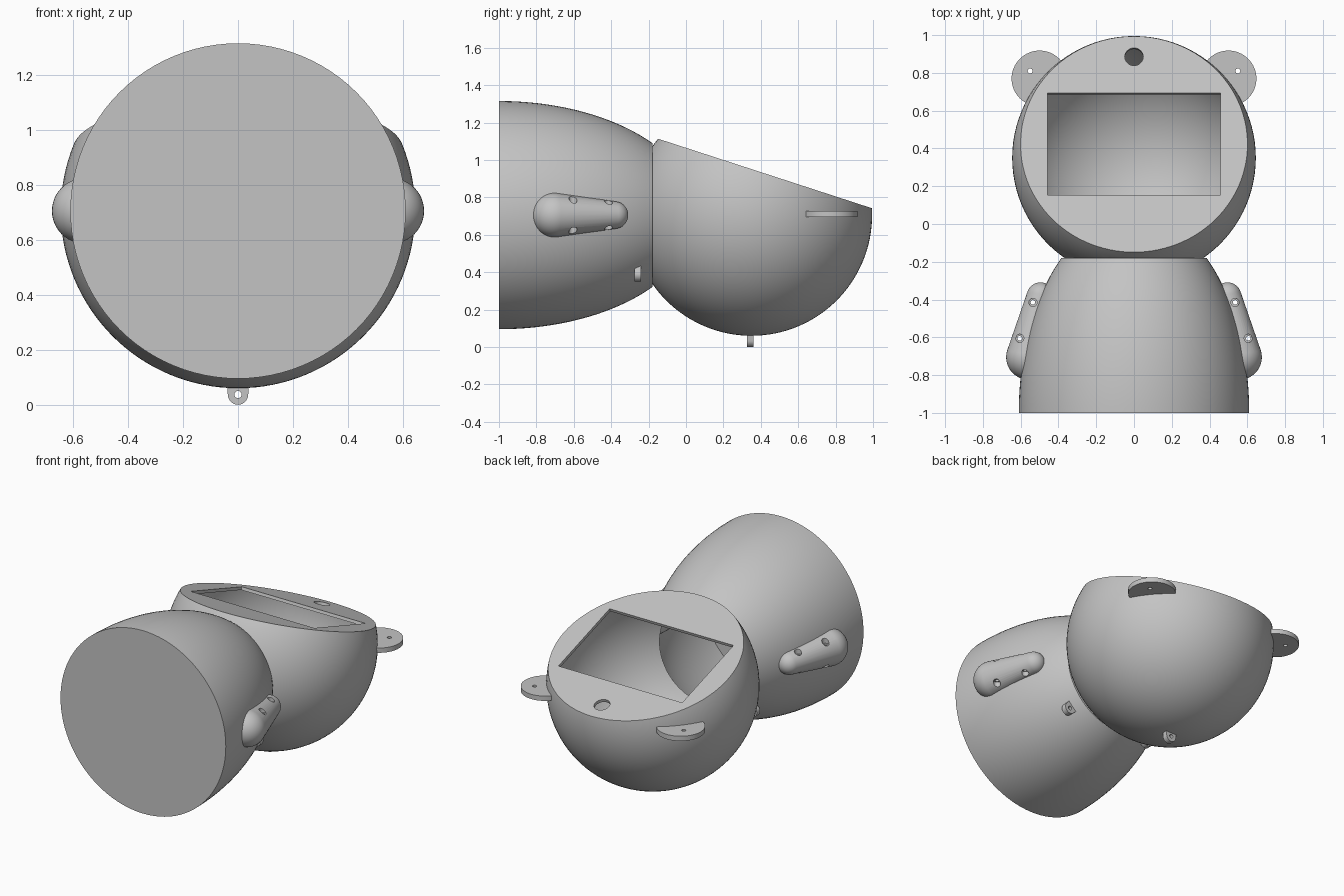
import bpy
import bmesh
from math import cos, sin, pi, radians, sqrt
from mathutils import Matrix, Vector

cube = bpy.data.objects.get("Cube")
if cube:
    bpy.data.objects.remove(cube, do_unlink=True)

grey = bpy.data.materials.new("plain grey")
grey.use_nodes = True
COLOUR = (0.55, 0.55, 0.55, 1)
grey.diffuse_color = COLOUR
grey.node_tree.nodes["Principled BSDF"].inputs["Base Color"].default_value = COLOUR

AXIS_Z = 0.705
HEAD = Vector((0, 0.35, AXIS_Z))
HEAD_R = 0.645
WALL = 0.025
NECK_Y = -0.18
TILT = radians(18)
FACE_NORMAL = Vector((0, sin(TILT), cos(TILT)))
FACE = HEAD + FACE_NORMAL * 0.234
FACE_FRAME = Matrix.Translation(FACE) @ Matrix.Rotation(-TILT, 4, "X")


def to_object(name, bm):
    bmesh.ops.recalc_face_normals(bm, faces=bm.faces[:])
    mesh = bpy.data.meshes.new(name)
    bm.to_mesh(mesh)
    bm.free()
    mesh.materials.append(grey)
    obj = bpy.data.objects.new(name, mesh)
    bpy.context.scene.collection.objects.link(obj)
    return obj


def cylinder(name, radius, depth, matrix, sides=48):
    bm = bmesh.new()
    bmesh.ops.create_cone(bm, cap_ends=True, segments=sides, radius1=radius,
                          radius2=radius, depth=depth, matrix=matrix)
    return to_object(name, bm)


def box(name, size, matrix):
    bm = bmesh.new()
    bmesh.ops.create_cube(bm, size=1, matrix=matrix @ Matrix.Diagonal((*size, 1)))
    return to_object(name, bm)


def cut_sphere(name, radius, planes):
    """Sphere at the head centre, sliced flat and capped by each plane."""
    bm = bmesh.new()
    bmesh.ops.create_uvsphere(bm, u_segments=96, v_segments=64, radius=radius,
                              matrix=Matrix.Translation(HEAD))
    for point, normal in planes:
        bmesh.ops.bisect_plane(bm, geom=bm.verts[:] + bm.edges[:] + bm.faces[:],
                               plane_co=point, plane_no=normal, clear_outer=True)
        bmesh.ops.edgeloop_fill(bm, edges=[e for e in bm.edges if e.is_boundary])
    return to_object(name, bm)


def hull(name, points):
    bm = bmesh.new()
    for p in points:
        bm.verts.new(p)
    result = bmesh.ops.convex_hull(bm, input=bm.verts[:])
    inside = [v for v in bm.verts if not v.link_faces]
    bmesh.ops.delete(bm, geom=inside, context="VERTS")
    return to_object(name, bm)


def carve(obj, cutters):
    """Subtract the cutters, bake the result and remove them."""
    for c in cutters:
        c.hide_render = True
        mod = obj.modifiers.new("cut", "BOOLEAN")
        mod.operation = "DIFFERENCE"
        mod.solver = "EXACT"
        mod.object = c
    bpy.context.view_layer.update()
    graph = bpy.context.evaluated_depsgraph_get()
    mesh = bpy.data.meshes.new_from_object(obj.evaluated_get(graph))
    obj.modifiers.clear()
    obj.data = mesh
    for c in cutters:
        bpy.data.objects.remove(c, do_unlink=True)


def smooth(obj):
    bpy.ops.object.select_all(action="DESELECT")
    obj.select_set(True)
    bpy.context.view_layer.objects.active = obj
    bpy.ops.object.shade_smooth_by_angle(angle=radians(30))


def inner_ball():
    return cut_sphere("inner_ball", HEAD_R - WALL,
                      [(FACE - FACE_NORMAL * 0.02, FACE_NORMAL)])


# Hollow body: elliptical barrel, closed at the front and open at the neck
def barrel_radius(y):
    return 0.61 * sqrt(1 - ((y + 1) / 1.057) ** 2)


STEPS = 24
outer = [-1 + (NECK_Y + 1) * i / STEPS for i in range(STEPS + 1)]
inner = [max(y, -1 + WALL) for y in reversed(outer)]
profile = [(0, -1)] + [(barrel_radius(y), y) for y in outer]
profile += [(barrel_radius(y) - WALL, y) for y in inner] + [(0, -1 + WALL)]
bm = bmesh.new()
verts = [bm.verts.new((r, y, AXIS_Z)) for r, y in profile]
edges = [bm.edges.new(pair) for pair in zip(verts, verts[1:])]
bmesh.ops.spin(bm, geom=verts + edges, cent=(0, 0, AXIS_Z), axis=(0, 1, 0),
               angle=2 * pi, steps=96)
bmesh.ops.remove_doubles(bm, verts=bm.verts[:], dist=0.0005)
body = to_object("body", bm)

# Hollow head with a slanted face plate, a screen opening and a button hole
head = cut_sphere("head", HEAD_R, [(FACE, FACE_NORMAL),
                                   (Vector((0, NECK_Y, 0)), Vector((0, -1, 0)))])
carve(head, [
    inner_ball(),
    box("screen_cutter", (0.914, 0.568, 0.1), FACE_FRAME),
    cylinder("button_cutter", 0.049, 0.1,
             FACE_FRAME @ Matrix.Translation((0, 0.487, 0))),
])
parts = [body, head]


# Mounting lugs: rounded tabs with a hole
def lug(name, position, angle):
    frame = Matrix.Translation(position) @ Matrix.Rotation(angle, 4, "Y")
    r, half = 0.037, 0.0175
    arc = [(r * cos(a), -r * sin(a)) for a in (pi * i / 24 for i in range(25))]
    outline = arc + [(-r - 0.004, 0.045), (r + 0.004, 0.045)]
    tab = hull(name, [frame @ Vector((x, y, z)) for x, z in outline
                      for y in (-half, half)])
    carve(tab, [cylinder("lug_hole", 0.013, 0.1,
                         frame @ Matrix.Rotation(pi / 2, 4, "X"), 24)])
    parts.append(tab)


lug("head_lug", (0, 0.343, 0.037), 0)

# Flat, round ears, tapered arms and body lugs on each side
ball = bmesh.new()
bmesh.ops.create_uvsphere(ball, u_segments=40, v_segments=24, radius=1)
ball_points = [v.co.copy() for v in ball.verts]
ball.free()

for side, s in (("left", 1), ("right", -1)):
    ear = cylinder(side + "_ear", 0.148, 0.032,
                   Matrix.Translation((s * 0.5, 0.77, 0.71)), 64)
    carve(ear, [inner_ball(), cylinder("ear_hole", 0.013, 0.2,
                Matrix.Translation((s * 0.55, 0.81, 0.71)), 24)])

    shoulder = Vector((s * 0.558, -0.705, AXIS_Z))
    tip = Vector((s * 0.495, -0.382, AXIS_Z))
    arm = hull(side + "_arm", [shoulder + p * 0.119 for p in ball_points]
               + [tip + p * 0.073 for p in ball_points])
    cutters = []
    for x, y, rise in ((0.605, -0.605, 0.065), (0.535, -0.415, 0.048)):
        spot = Vector((s * x, y, AXIS_Z))
        cutters.append(cylinder("screw_hole", 0.012, 0.5,
                                Matrix.Translation(spot), 24))
        for up in (1, -1):
            recess = spot + Vector((0, 0, up * (rise + 0.1)))
            cutters.append(cylinder("screw_recess", 0.022, 0.2,
                                    Matrix.Translation(recess), 24))
    carve(arm, cutters)
    parts += [ear, arm]
    lug(side + "_body_lug", (s * 0.318, -0.257, AXIS_Z - 0.318), -s * pi / 4)

for part in parts:
    smooth(part)
